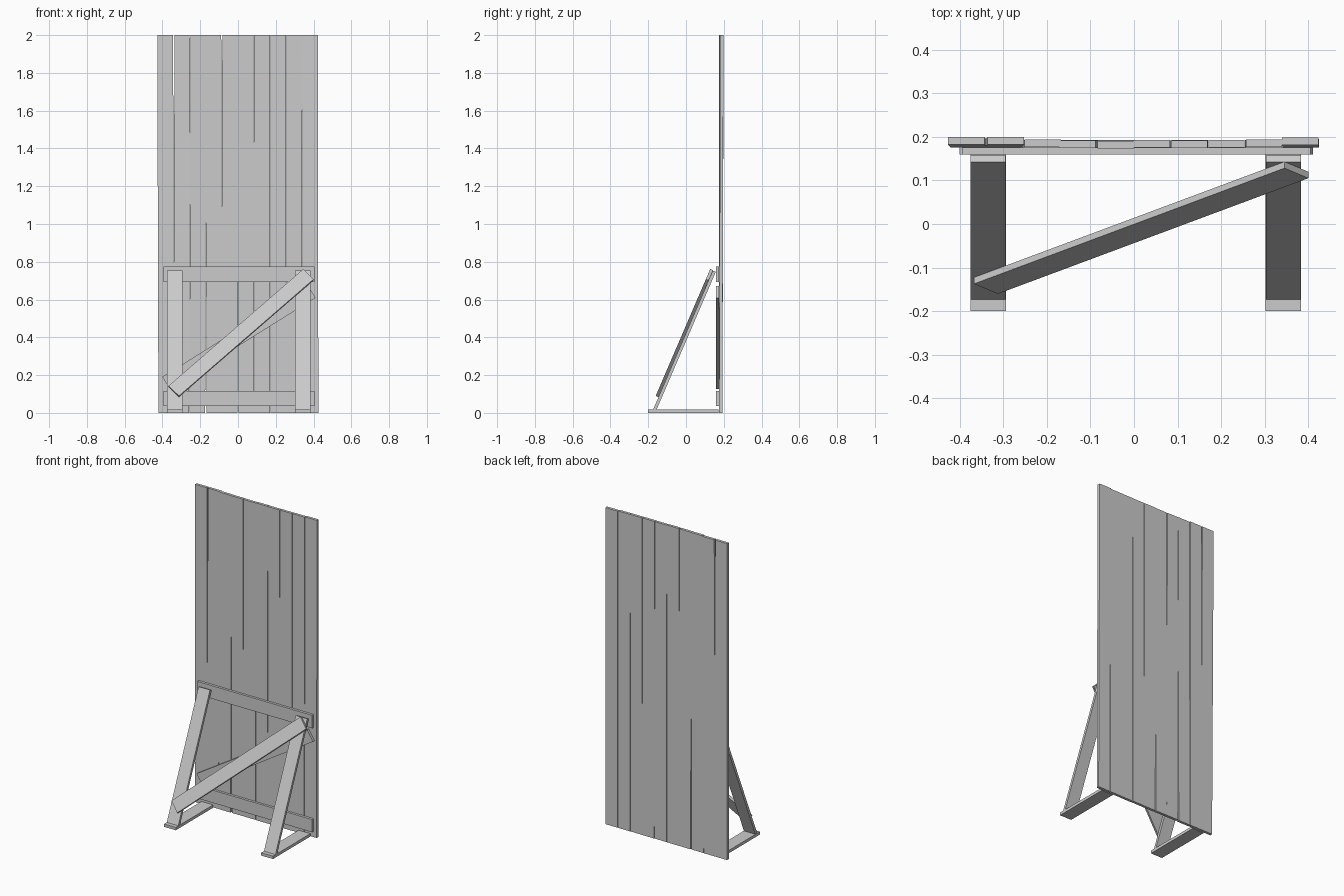
import bpy
from math import atan2, radians, hypot
from mathutils import Matrix, Vector

if "Cube" in bpy.data.objects:
    bpy.data.objects.remove(bpy.data.objects["Cube"])


def board(name, size, matrix):
    """Rectangular board of a given size placed by a matrix."""
    bpy.ops.mesh.primitive_cube_add(size=1)
    ob = bpy.context.object
    ob.name = name
    ob.data.transform(matrix @ Matrix.Diagonal((*size, 1)))
    return ob


def at(x, y, z):
    return Matrix.Translation((x, y, z))


# Wall planks: (x lean, y at bottom, y at top); lean opens uneven gaps
planks = [(-0.003, 0.184, 0.191), (0.003, 0.184, 0.191), (0.003, 0.183, 0.185),
          (-0.003, 0.184, 0.183), (0.001, 0.184, 0.182), (-0.002, 0.183, 0.184),
          (-0.001, 0.184, 0.183), (0.0, 0.183, 0.184), (0.001, 0.184, 0.185),
          (-0.001, 0.184, 0.190)]
pitch = 0.085
for i, (lean, y0, y1) in enumerate(planks):
    x = (i - 4.5) * pitch
    m = at(x, (y0 + y1) / 2, 1.0)
    m = m @ Matrix.Rotation(lean, 4, 'Y') @ Matrix.Rotation(-(y1 - y0) / 2, 4, 'X')
    board("wall_plank", (0.0835, 0.017, 1.999), m)

# Rails and diagonal fixed to the front of the planks
board("upper_rail", (0.80, 0.016, 0.082), at(0.005, 0.168, 0.733))
board("lower_rail", (0.80, 0.016, 0.08), at(0.005, 0.168, 0.077))
board("wall_diagonal", (0.91, 0.016, 0.075),
      at(0.005, 0.168, 0.40) @ Matrix.Rotation(-radians(32), 4, 'Y'))

# Sloping plane: local x = model x, local z runs up the struts, local -y is outward
low, high = Vector((0, -0.166, 0.015)), Vector((0, 0.150, 0.75))
run = high - low
slope = Matrix.Translation(low) @ Matrix.Rotation(-atan2(run.y, run.z), 4, 'X')

# Feet and struts
for side, x in (("left", -0.335), ("right", 0.343)):
    board(side + "_foot", (0.082, 0.372, 0.018), at(x, -0.014, 0.009))
    board(side + "_strut", (0.08, 0.017, run.length), slope @ at(x, 0, run.length / 2))

# Cross brace lying on the struts
k = run.length / run.z
x0, s0, x1, s1 = -0.34, (0.107 - 0.015) * k, 0.373, (0.725 - 0.015) * k
board("cross_brace", (hypot(x1 - x0, s1 - s0), 0.016, 0.08),
      slope @ at((x0 + x1) / 2, -0.0165, (s0 + s1) / 2)
      @ Matrix.Rotation(-atan2(s1 - s0, x1 - x0), 4, 'Y'))
